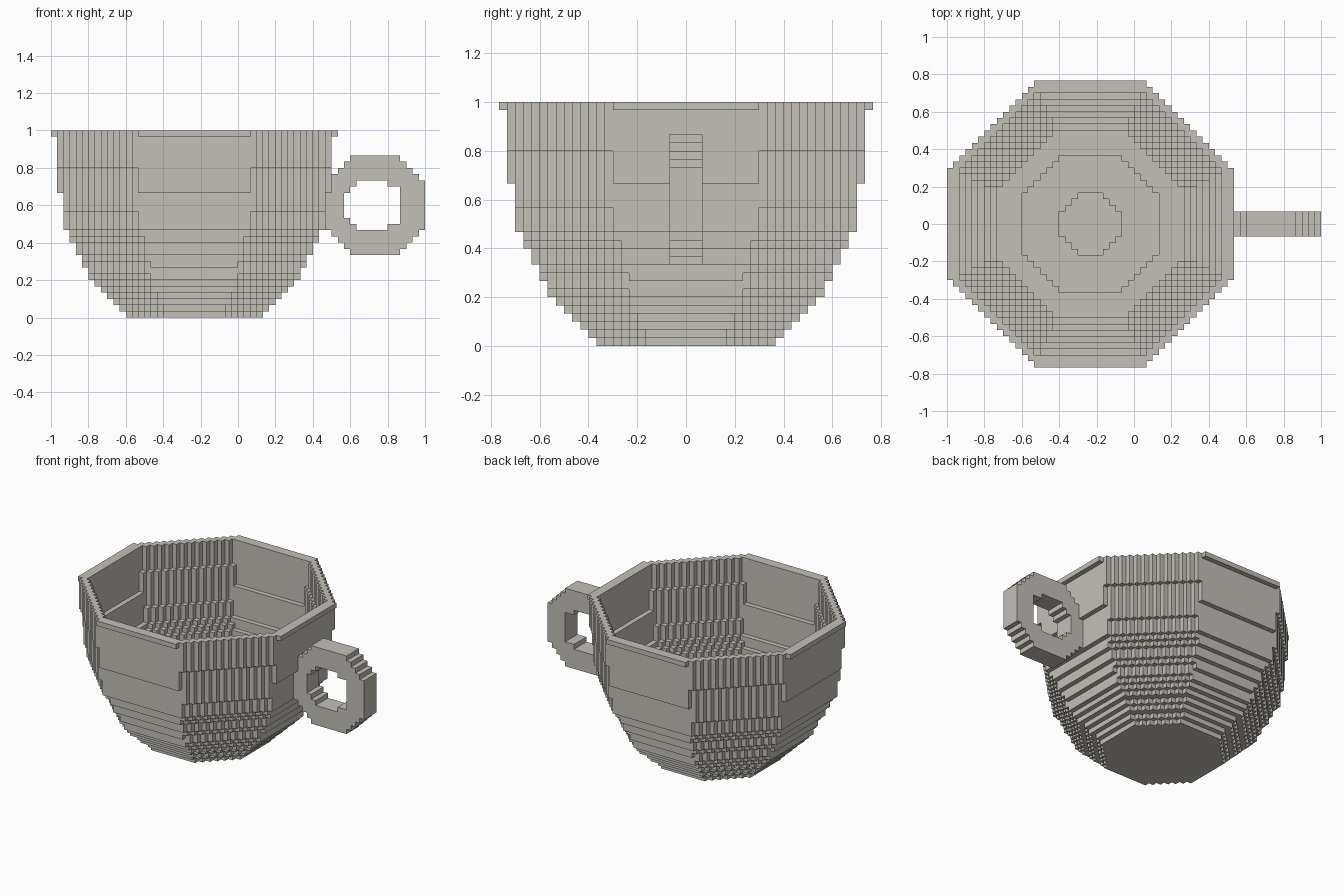
import bpy, bmesh

if "Cube" in bpy.data.objects:
    bpy.data.objects.remove(bpy.data.objects["Cube"])

V = 1 / 30            # size of one block
CUP_X = -7            # cup axis, in blocks
HANDLE_X, HANDLE_Z = 22, 18

clay = bpy.data.materials.new("warm grey")
clay.diffuse_color = (0.55, 0.525, 0.475, 1)
clay.use_nodes = True
clay.node_tree.nodes["Principled BSDF"].inputs["Base Color"].default_value = clay.diffuse_color


def far(i):
    """Distance from the axis to the far side of block i."""
    return abs(i + 0.5) + 0.5


def in_octagon(i, j, half, diag):
    return far(i) <= half and far(j) <= half and far(i) + far(j) <= diag


# Six block sides: neighbour direction and corner loop
SIDES = [((1, 0, 0), ((1, 0, 0), (1, 1, 0), (1, 1, 1), (1, 0, 1))),
         ((-1, 0, 0), ((0, 0, 0), (0, 0, 1), (0, 1, 1), (0, 1, 0))),
         ((0, 1, 0), ((0, 1, 0), (0, 1, 1), (1, 1, 1), (1, 1, 0))),
         ((0, -1, 0), ((0, 0, 0), (1, 0, 0), (1, 0, 1), (0, 0, 1))),
         ((0, 0, 1), ((0, 0, 1), (1, 0, 1), (1, 1, 1), (0, 1, 1))),
         ((0, 0, -1), ((0, 0, 0), (0, 1, 0), (1, 1, 0), (1, 0, 0)))]


def block_object(name, cells):
    """Skin a set of blocks with only its exposed sides."""
    bm = bmesh.new()
    verts = {}

    def vert(p):
        if p not in verts:
            verts[p] = bm.verts.new([c * V for c in p])
        return verts[p]

    for x, y, z in cells:
        for (dx, dy, dz), loop in SIDES:
            if (x + dx, y + dy, z + dz) not in cells:
                bm.faces.new([vert((x + a, y + b, z + c)) for a, b, c in loop])
    mesh = bpy.data.meshes.new(name)
    bm.to_mesh(mesh)
    bm.free()
    mesh.materials.append(clay)
    obj = bpy.data.objects.new(name, mesh)
    bpy.context.collection.objects.link(obj)
    return obj


# Cup profile per layer from the bottom: half width and diagonal reach
half = [11, 12, 13, 14, 15, 16] + [17] * 2 + [18] * 2 + [19] * 2 + [20] * 2 \
    + [21] * 6 + [22] * 9 + [23]
diag = [16, 17, 19, 20, 22, 23, 24, 25, 25, 26, 27, 27, 28, 29] \
    + [30] * 3 + [31] * 7 + [32] * 6

# Hollow: rounded floor, then one block inside the layer below
hollow = {4: (5, 7), 5: (11, 16)}
for k in range(6, 30):
    hollow[k] = (half[k - 1] - 1, diag[k - 1] - 2)

cup = set()
for k in range(30):
    for i in range(-23, 23):
        for j in range(-23, 23):
            inside = k in hollow and in_octagon(i, j, *hollow[k])
            if in_octagon(i, j, half[k], diag[k]) and not inside:
                cup.add((i + CUP_X, j, k))
block_object("cup_bowl", cup)

# Handle: octagonal ring, finger hole given as a span per row from the middle
hole = [(-5, 4), (-5, 4), (-4, 4), (-3, 2)]
handle = set()
for i in range(-8, 8):
    for k in range(-8, 8):
        row = int(far(k)) - 1
        open_here = row < 4 and hole[row][0] <= i < hole[row][1]
        if in_octagon(i, k, 8, 12) and not open_here:
            for j in range(-2, 2):
                handle.add((i + HANDLE_X, j, k + HANDLE_Z))
block_object("handle", handle - cup)
